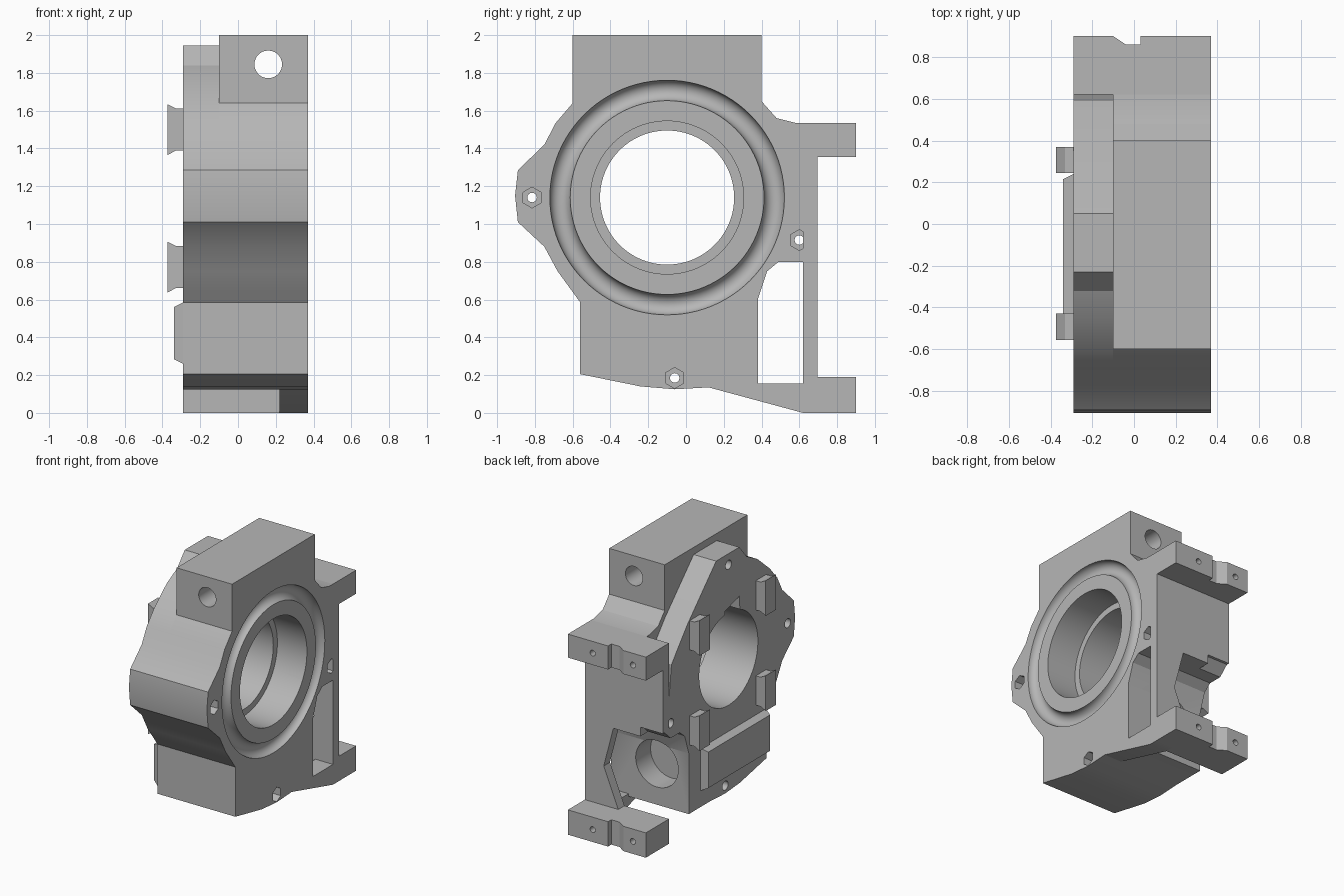
import bpy, bmesh, math
from mathutils import Vector

old = bpy.data.objects.get("Cube")
if old:
    bpy.data.objects.remove(old, do_unlink=True)

grey = bpy.data.materials.new("machined_grey")
grey.use_nodes = True
COLOUR = (0.47, 0.47, 0.47, 1)
grey.diffuse_color = COLOUR
grey.node_tree.nodes["Principled BSDF"].inputs["Base Color"].default_value = COLOUR

# Where a profile point and an extrusion depth land in space, per axis
PLACE = {
    "x": lambda p, d: Vector((d, p[0], p[1])),
    "y": lambda p, d: Vector((p[0], d, p[1])),
    "z": lambda p, d: Vector((p[0], p[1], d)),
}


def prism(name, axis, pts, lo, hi):
    """Extrude a closed profile along an axis."""
    bm = bmesh.new()
    face = bm.faces.new([bm.verts.new(PLACE[axis](p, lo)) for p in pts])
    ext = bmesh.ops.extrude_face_region(bm, geom=[face])
    move = PLACE[axis]((0, 0), hi - lo)
    bmesh.ops.translate(bm, vec=move,
                        verts=[v for v in ext["geom"] if isinstance(v, bmesh.types.BMVert)])
    bmesh.ops.recalc_face_normals(bm, faces=bm.faces)
    mesh = bpy.data.meshes.new(name)
    bm.to_mesh(mesh)
    bm.free()
    mesh.materials.append(grey)
    ob = bpy.data.objects.new(name, mesh)
    bpy.context.collection.objects.link(ob)
    return ob


def disc(c, r, n=64):
    return [(c[0] + r * math.cos(math.tau * i / n), c[1] + r * math.sin(math.tau * i / n))
            for i in range(n)]


def rect(a0, a1, b0, b1):
    return [(a0, b0), (a1, b0), (a1, b1), (a0, b1)]


def activate(ob):
    bpy.ops.object.select_all(action="DESELECT")
    ob.select_set(True)
    bpy.context.view_layer.objects.active = ob


def cut(ob, cutters):
    """Subtract each cutter, then remove it."""
    for c in cutters:
        c.hide_render = True
        activate(ob)
        mod = ob.modifiers.new("cut", "BOOLEAN")
        mod.operation, mod.solver, mod.object = "DIFFERENCE", "EXACT", c
        bpy.ops.object.modifier_apply(modifier=mod.name)
        bpy.data.objects.remove(c, do_unlink=True)


BACK, STEP, FACE = -0.29, -0.1, 0.37
CENTRE = (-0.1, 1.14)
BOLTS = [(-0.815, 1.14), (0.6, 0.915), (-0.06, 0.185)]

# Outline shared by the housing and the rear plate: nose side and underside
nose = [(-0.6, 1.64), (-0.69, 1.535), (-0.75, 1.42), (-0.89, 1.285), (-0.905, 1.15),
        (-0.89, 1.01), (-0.75, 0.88), (-0.68, 0.75), (-0.6, 0.64), (-0.56, 0.585),
        (-0.56, 0.205), (-0.24, 0.14), (-0.06, 0.125), (0.12, 0.135), (0.38, 0.135),
        (0.38, 0.6), (0.43, 0.75), (0.49, 0.8)]

# Main housing with top block
housing = prism("main_housing", "x", nose + [
    (0.695, 0.8), (0.695, 1.535), (0.58, 1.535), (0.48, 1.56), (0.4, 1.65),
    (0.4, 2), (-0.6, 2)], STEP, FACE)

# Lobed rear plate
plate = prism("rear_plate", "x", nose + [
    (0.6, 0.8), (0.69, 0.885), (0.69, 1.0), (0.62, 1.1), (0.59, 1.36), (0.4, 1.59),
    (0.05, 1.945), (-0.23, 1.945), (-0.32, 1.84), (-0.45, 1.77)], BACK, STEP)

# Bore, counterbore, ring groove
cut(housing, [prism("bore", "x", disc(CENTRE, 0.355, 96), -0.5, 0.5),
              prism("counterbore", "x", disc(CENTRE, 0.405, 96), 0.12, 0.5)])
bpy.ops.mesh.primitive_torus_add(location=(FACE, *CENTRE), rotation=(0, math.pi / 2, 0),
                                 major_radius=0.567, minor_radius=0.054,
                                 major_segments=96, minor_segments=24)
cut(housing, [bpy.context.object])
cut(plate, [prism("bore", "x", disc(CENTRE, 0.355, 96), -0.5, 0.5),
            prism("keyway", "x", [(-0.25, 1.3), (-0.02, 1.3), (-0.06, 1.52), (-0.23, 1.57)],
                  -0.5, STEP - 0.02)])

# Bolt holes with hexagonal nut pockets
for b in BOLTS:
    hexagon = [(b[0] + 0.055 * math.sin(i * math.pi / 3), b[1] + 0.055 * math.cos(i * math.pi / 3))
               for i in range(6)]
    cut(housing, [prism("bolt", "x", disc(b, 0.025, 24), -0.5, 0.5),
                  prism("nut", "x", hexagon, 0.25, 0.5)])
for b in BOLTS + [(-0.1, 1.86)]:
    cut(plate, [prism("bolt", "x", disc(b, 0.035, 24), -0.5, 0.5)])

# Cross hole in the top block, round socket in the lower side
cut(housing, [prism("cross_hole", "y", disc((0.16, 1.845), 0.073), -1, 1)])
for part in (housing, plate):
    cut(part, [prism("socket", "y", disc((-0.02, 0.45), 0.18), 0.2, 0.6)])

# Mounting wall with an angular opening
wall = prism("mounting_wall", "y", rect(BACK, FACE, 0.155, 1.4), 0.62, 0.695)
cut(wall, [prism("opening", "y", [(0.21, 0.49), (0.11, 0.87), (-0.5, 0.87), (-0.5, 0.1),
                                  (0.05, 0.1)], 0.5, 0.8)])

# Sloped web joining the housing to the lower foot
web = prism("lower_web", "x", [(0.12, 0.135), (0.62, 0), (0.695, 0), (0.695, 0.155),
                              (0.38, 0.155)], 0.22, FACE)

# Notched feet with screw holes
foot_plan = [(BACK, 0.6), (FACE, 0.6), (FACE, 0.9), (0.03, 0.9), (0.03, 0.86),
             (-0.04, 0.86), (-0.1, 0.9), (BACK, 0.9)]
feet = []
for name, lo, hi in (("lower_foot", 0, 0.19), ("upper_foot", 1.355, 1.535)):
    foot = prism(name, "z", [(x, max(y, 0.62)) for x, y in foot_plan], lo, hi)
    cut(foot, [prism("screw", "y", disc((x, (lo + hi) / 2), 0.022, 24), 0.75, 1)
               for x in (0.16, -0.18)])
    feet.append(foot)

# Four flared clips on the rear plate
clips = []
for row, z in (("lower", 0.772), ("upper", 1.5)):
    for side, y in (("front", -0.555), ("back", 0.245)):
        half = [(-0.374, 0.135), (-0.33, 0.112), (BACK, 0.112)]
        pts = [(x, z + h) for x, h in half] + [(x, z - h) for x, h in reversed(half)]
        clips.append(prism(f"{row}_{side}_clip", "y", pts, y, y + 0.125))

# Raised bar with sloped edges
bar = prism("raised_bar", "x", rect(-0.555, 0.24, 0.26, 0.585), -0.34, BACK)
for v in bar.data.vertices:
    if v.co.x < -0.33:
        v.co.y += 0.025 if v.co.y < 0 else -0.025
        v.co.z += 0.025 if v.co.z < 0.4 else -0.025

for ob in [housing, plate, wall, web, bar] + feet + clips:
    activate(ob)
    bpy.ops.object.shade_smooth_by_angle(angle=math.radians(20))
